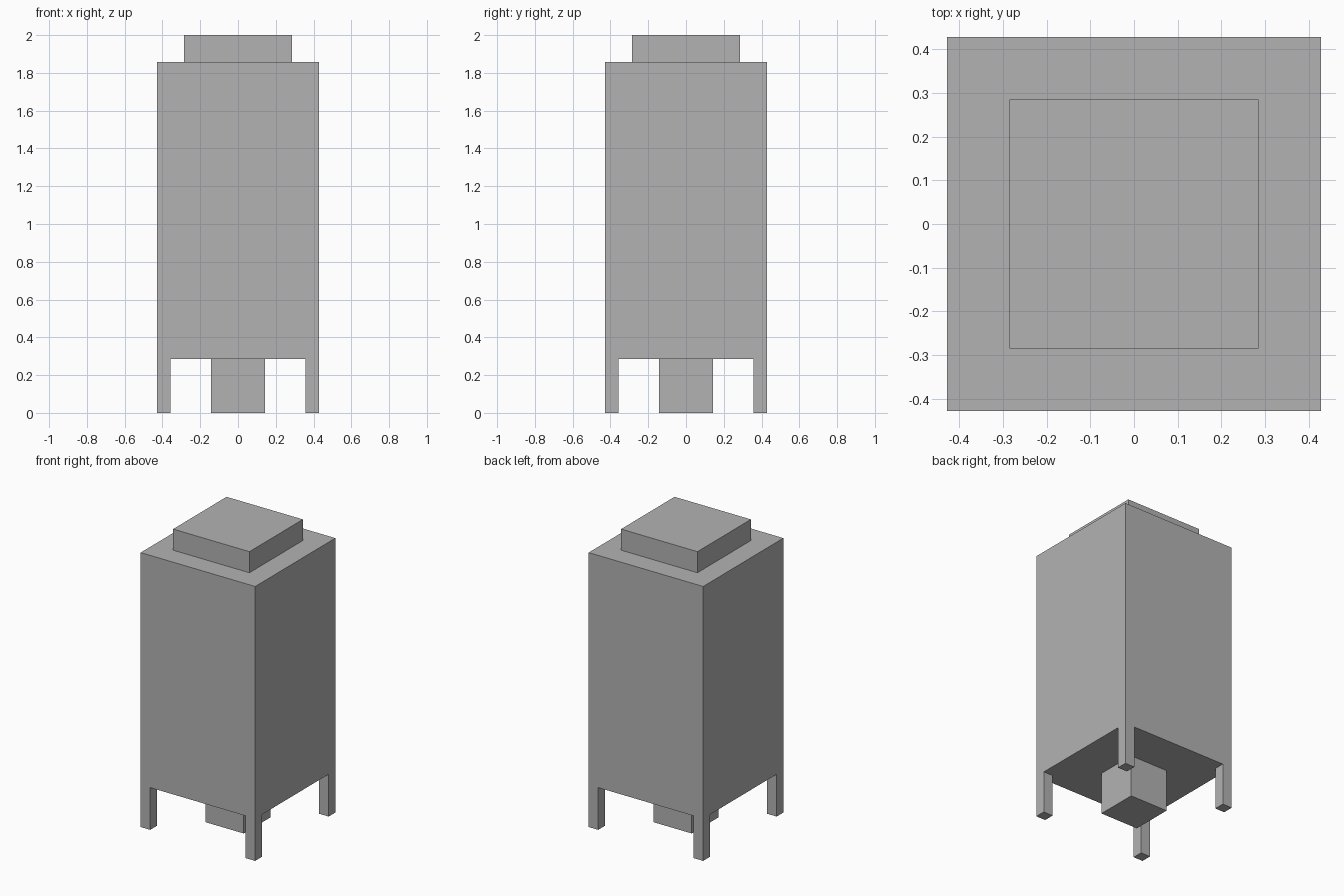
import bpy
import bmesh
from mathutils import Matrix, Vector

default = bpy.data.objects.get("Cube")
if default:
    bpy.data.objects.remove(default, do_unlink=True)

# Proportions: the whole model is 14 grid steps tall
U = 2 / 14
LEG_H, BODY_TOP, TOTAL = 2 * U, 13 * U, 14 * U
BODY_W, CAP_W, OUTLET_W, LEG_W = 6 * U, 4 * U, 2 * U, U / 2

grey = bpy.data.materials.new("plain_grey")
grey.use_nodes = True
colour = (0.45, 0.45, 0.45, 1)
grey.diffuse_color = colour
grey.node_tree.nodes["Principled BSDF"].inputs["Base Color"].default_value = colour


def box(name, width, bottom, top, x=0, y=0):
    """Square flat-shaded column between two heights."""
    bm = bmesh.new()
    size = Vector((width, width, top - bottom))
    place = Matrix.Translation((0, 0, (top - bottom) / 2)) @ Matrix.Diagonal(size).to_4x4()
    bmesh.ops.create_cube(bm, size=1, matrix=place)
    mesh = bpy.data.meshes.new(name)
    bm.to_mesh(mesh)
    bm.free()
    mesh.materials.append(grey)
    obj = bpy.data.objects.new(name, mesh)
    obj.location = (x, y, bottom)
    bpy.context.collection.objects.link(obj)
    return obj


# Tall body, raised cap and the block hanging underneath
box("body", BODY_W, LEG_H, BODY_TOP)
box("top_cap", CAP_W, BODY_TOP, TOTAL)
box("bottom_block", OUTLET_W, 0, LEG_H)

# Four corner legs, flush with the body sides
offset = (BODY_W - LEG_W) / 2
for side, sx in (("left", 1), ("right", -1)):
    for end, sy in (("front", -1), ("back", 1)):
        box(f"{end}_{side}_leg", LEG_W, 0, LEG_H, sx * offset, sy * offset)
